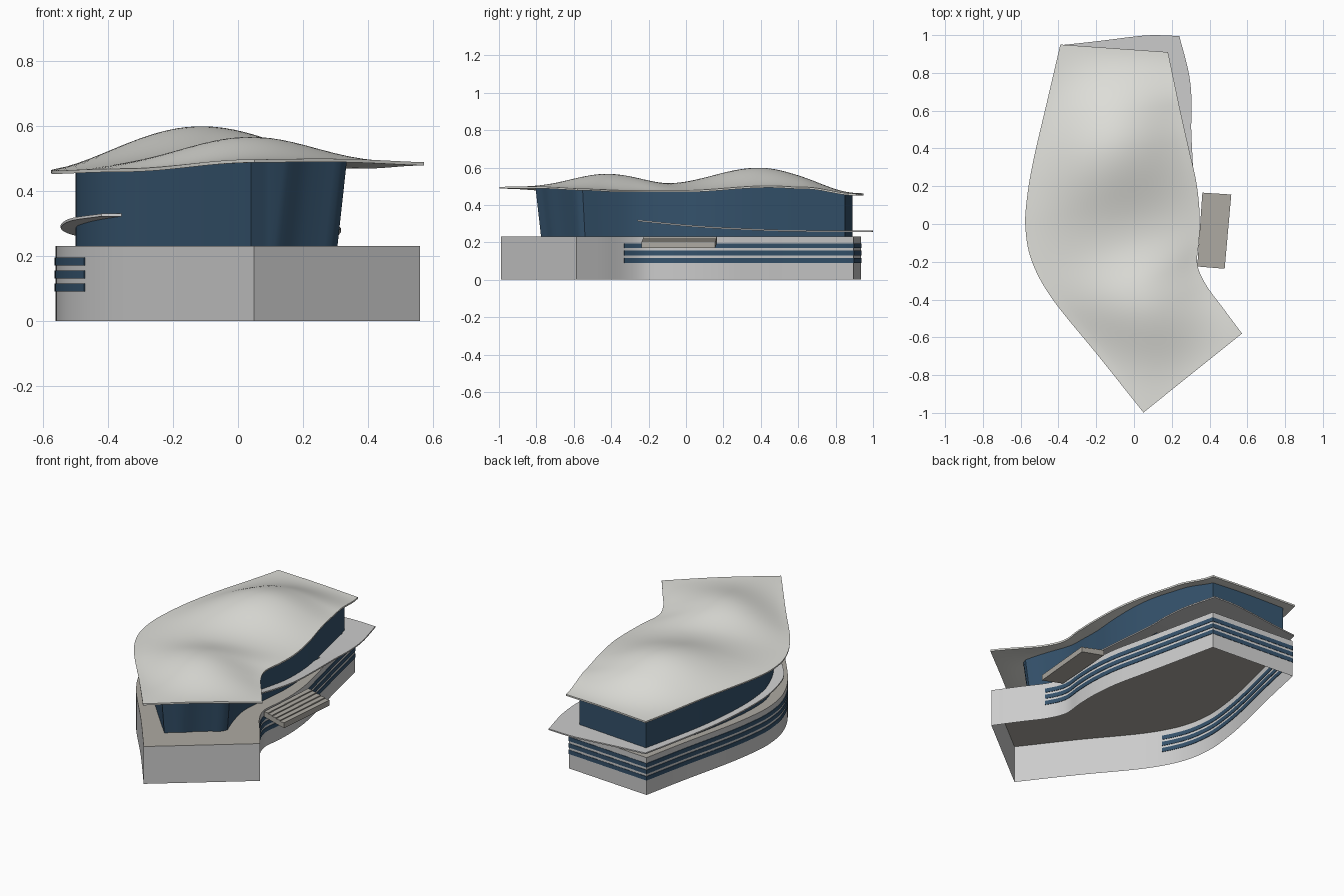
import bpy, math
from mathutils import Vector
from mathutils.bvhtree import BVHTree

if "Cube" in bpy.data.objects:
    bpy.data.objects.remove(bpy.data.objects["Cube"])


def material(name, rgb):
    m = bpy.data.materials.new(name)
    m.diffuse_color = (*rgb, 1)
    m.use_nodes = True
    m.node_tree.nodes["Principled BSDF"].inputs["Base Color"].default_value = m.diffuse_color
    return m


SHELL = material("pale_shell", (0.74, 0.74, 0.70))
GLASS = material("navy_glass", (0.035, 0.085, 0.15))
DECK = material("warm_stone", (0.42, 0.40, 0.36))


def spline(pts, n):
    """Smooth curve through pts, resampled to n+1 points evenly by length."""
    p = [Vector(q) for q in pts]
    p = [2 * p[0] - p[1]] + p + [2 * p[-1] - p[-2]]
    dense = []
    for i in range(1, len(p) - 2):
        a, b, c, d = p[i - 1:i + 3]
        for k in range(20):
            t = k / 20
            dense.append(0.5 * (2 * b + (c - a) * t + (2 * a - 5 * b + 4 * c - d) * t ** 2
                                + (3 * b - a - 3 * c + d) * t ** 3))
    dense.append(p[-2])
    acc = [0.0]
    for a, b in zip(dense, dense[1:]):
        acc.append(acc[-1] + (b - a).length)
    out, j = [], 0
    for i in range(n + 1):
        s = acc[-1] * i / n
        while j < len(acc) - 2 and acc[j + 1] < s:
            j += 1
        out.append(dense[j].lerp(dense[j + 1], (s - acc[j]) / (acc[j + 1] - acc[j])))
    return out


def curve_value(keys, t):
    """Cosine-eased value between (t, value) keys."""
    for (a, va), (b, vb) in zip(keys, keys[1:]):
        if t <= b:
            f = max(0, (t - a) / (b - a))
            return va + (vb - va) * (1 - math.cos(math.pi * f)) / 2
    return keys[-1][1]


def build(name, verts, faces, mat=None, thick=0, offset=-1):
    me = bpy.data.meshes.new(name)
    me.from_pydata([tuple(v) for v in verts], [], faces)
    if mat:
        me.materials.append(mat)
    ob = bpy.data.objects.new(name, me)
    bpy.context.collection.objects.link(ob)
    bpy.ops.object.select_all(action='DESELECT')
    bpy.context.view_layer.objects.active = ob
    ob.select_set(True)
    if thick:
        mod = ob.modifiers.new("thickness", 'SOLIDIFY')
        mod.thickness, mod.offset = thick, offset
        bpy.ops.object.modifier_apply(modifier=mod.name)
    bpy.ops.object.shade_smooth_by_angle(angle=math.radians(30))
    return ob


def strip(name, low, high, closed=False, **kw):
    n = len(low)
    faces = [(i, (i + 1) % n, n + (i + 1) % n, n + i) for i in range(n if closed else n - 1)]
    return build(name, low + high, faces, **kw)


def at(path, z):
    return [(p[0], p[1], z) for p in path]


# Plan outlines, front to back
LEFT = [(.05, -.998), (-.19, -.697), (-.43, -.40), (-.54, -.2), (-.575, -.02),
        (-.565, .15), (-.53, .35), (-.46, .65), (-.39, .95)]
RIGHT = [(.572, -.58), (.475, -.45), (.38, -.32), (.335, -.21), (.345, -.08),
         (.347, .06), (.33, .22), (.29, .4), (.245, .6), (.18, .91)]

# Roof: wavy shell lofted between the two edges, with two humps
NV, NU = 72, 28
le, re = spline(LEFT, NV), spline(RIGHT, NV)
z_left = [(0, .497), (.3, .468), (.5, .462), (.75, .472), (1, .46)]
z_right = [(0, .488), (.2, .478), (.4, .478), (.7, .502), (.82, .495), (1, .46)]
hump = [(0, .006), (.25, .092), (.44, .045), (.7, .112), (1, .003)]
verts = []
for i in range(NV + 1):
    v = i / NV
    for j in range(NU + 1):
        u = j / NU
        p = le[i].lerp(re[i], u)
        z = curve_value(z_left, v) * (1 - u) + curve_value(z_right, v) * u
        verts.append((p.x, p.y, z + curve_value(hump, v) * math.sin(math.pi * u) ** 1.35))
W = NU + 1
faces = [(i * W + j, i * W + j + 1, (i + 1) * W + j + 1, (i + 1) * W + j)
         for i in range(NV) for j in range(NU)]
tree = BVHTree.FromPolygons(verts, faces)
build("roof_shell", verts, faces, mat=SHELL, thick=.01)

# Base: open-bottomed plinth wall with a stone deck on top
bl = spline([(.05, -.99)] + [(x + .015, y) for x, y in LEFT[1:-1]] + [(-.385, .935)], 60)
br = spline([(.56, -.585)] + [(x - .01, y) for x, y in RIGHT[1:-1]] + [(.17, .895)], 60)
ring = br + bl[::-1]
strip("base_wall", at(ring, 0), at(ring, .23), closed=True)
build("base_deck", at(ring, .23), [tuple(range(len(ring)))], mat=DECK)

# Three window bands along the right, back and left of the base
band = [p for p in br if p.y > -.35] + [p for p in bl[::-1] if p.y > -.33]
for k in range(3):
    z = .09 + k * .04
    strip(f"window_band_{k + 1}", at(band, z), at(band, z + .025), mat=GLASS, thick=.006, offset=0)

# Glass wall: leans outward at the front and right, meets the roof
g_front = spline([(.04, -.775), (.12, -.715), (.18, -.655), (.24, -.61), (.29, -.575), (.306, -.54)], 16)
g_right = spline([(.306, -.54), (.265, -.42), (.235, -.27), (.25, -.1), (.265, .1),
                  (.25, .3), (.21, .5), (.13, .85)], 40)
g_left = spline([(-.35, .89), (-.45, .45), (-.49, .2), (-.5, .02), (-.48, -.12),
                 (-.39, -.3), (-.17, -.55), (.04, -.775)], 40)
low = at(g_front[:-1] + g_right + g_left[:-1], .23)
high = []
for x, y, z in low:
    lean = min(1, max(0, -y / .5))
    tx, ty = x + (.03 * lean if x > .1 else 0), y - .03 * min(1, max(0, (-y - .4) / .3))
    hit = tree.ray_cast(Vector((tx, ty, 0)), Vector((0, 0, 1)))[0]
    high.append((tx, ty, (hit.z if hit else .48) - .004))
strip("glass_wall", low, high, closed=True, mat=GLASS)

# Canopy: thin ledge around the back, rising toward the front on both sides
outer = (spline([(.26, -.26), (.295, -.1), (.316, .1), (.312, .3), (.303, .5), (.305, .65),
                 (.29, .8), (.24, .995)], 36)
         + spline([(.24, .995), (.1, 1.0), (0, .992), (-.2, .967), (-.386, .947)], 14)[1:]
         + spline([(-.386, .947), (-.45, .65), (-.51, .35), (-.54, .1), (-.543, -.05),
                   (-.51, -.22), (-.42, -.34)], 36)[1:])
rise = spline([(-.36, .328), (-.26, .317), (0, .29), (.2, .276), (.5, .263), (.75, .26), (1.01, .26)], 60)


def ledge(p):
    q = min(rise, key=lambda r: abs(r.x - p[1]))
    k = rise.index(q)
    a, b = (rise[k - 1], q) if (q.x > p[1] and k) or k == len(rise) - 1 else (q, rise[k + 1])
    return (p[0], p[1], a.y + (b.y - a.y) * (p[1] - a.x) / (b.x - a.x))


inner = [(p.x * .5 if p.y > .5 else p.x * .75, min(p.y, .82)) for p in outer]
strip("canopy", [ledge(p) for p in outer], [ledge(p) for p in inner], thick=.008, offset=0)

# Entrance steps: sloped stepped slab on the right side
STEPS = 5
profile = [(1, .17), (0, .198)]
for k in range(STEPS):
    z = .23 - k * .0065
    profile += [(k / STEPS, z), ((k + 1) / STEPS, z)]
n = len(profile)
verts = [(a + (b - a) * t, y + dy * t, z)
         for a, b, y, dy in ((.335, .48, -.225, -.012), (.362, .515, .166, -.01))
         for t, z in profile]
faces = [(i, (i + 1) % n, n + (i + 1) % n, n + i) for i in range(n)]
build("entrance_steps", verts, faces + [tuple(range(n))[::-1], tuple(range(n, 2 * n))], mat=DECK)
